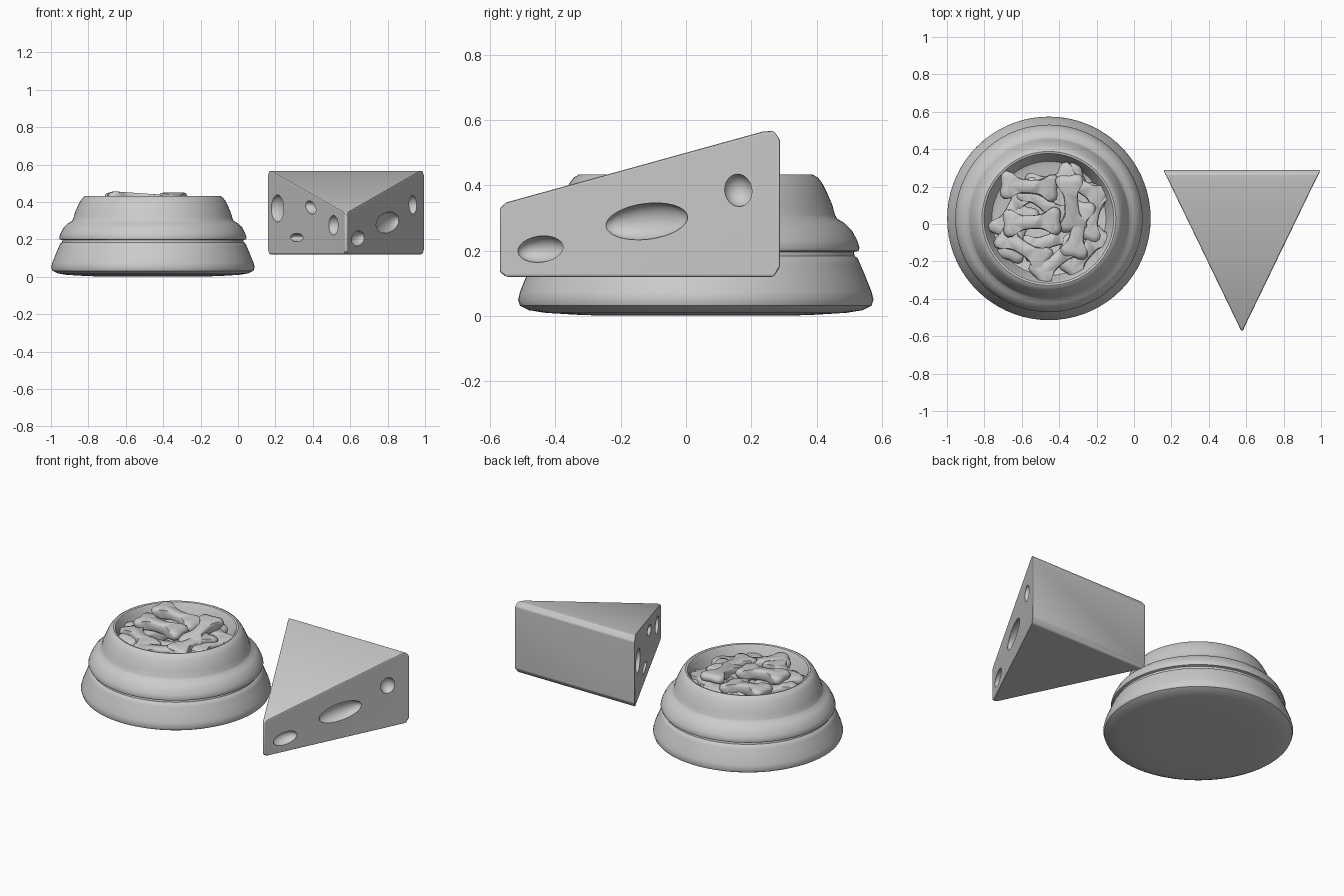
import bpy, bmesh, math
from mathutils import Matrix, Vector, Euler

if "Cube" in bpy.data.objects:
    bpy.data.objects.remove(bpy.data.objects["Cube"])

grey = bpy.data.materials.new("light grey")
grey.diffuse_color = (0.6, 0.6, 0.6, 1)
grey.use_nodes = True
grey.node_tree.nodes["Principled BSDF"].inputs["Base Color"].default_value = grey.diffuse_color


def finish(bm, name, angle=35):
    bmesh.ops.recalc_face_normals(bm, faces=bm.faces[:])
    me = bpy.data.meshes.new(name)
    bm.to_mesh(me)
    bm.free()
    ob = bpy.data.objects.new(name, me)
    bpy.context.collection.objects.link(ob)
    me.materials.append(grey)
    smooth(ob, angle)
    return ob


def smooth(ob, angle):
    bpy.ops.object.select_all(action='DESELECT')
    ob.select_set(True)
    bpy.context.view_layer.objects.active = ob
    bpy.ops.object.shade_smooth_by_angle(angle=math.radians(angle))


def loft(bm, rings):
    """Bridge closed point rings and cap both ends."""
    vs = [[bm.verts.new(p) for p in r] for r in rings]
    n = len(vs[0])
    for a, b in zip(vs, vs[1:]):
        for i in range(n):
            j = (i + 1) % n
            bm.faces.new((a[i], a[j], b[j], b[i]))
    bm.faces.new(vs[0][::-1])
    bm.faces.new(vs[-1])


# Bowl: turned profile (radius, height), from underside over the rim to the floor
CX, CY = -0.455, 0.03
profile = [(0.36, 0.004), (0.46, 0.01), (0.51, 0.018), (0.538, 0.032), (0.544, 0.05),
           (0.538, 0.075), (0.52, 0.12), (0.503, 0.16), (0.495, 0.178), (0.486, 0.184),
           (0.484, 0.196), (0.498, 0.2), (0.501, 0.21), (0.494, 0.232), (0.478, 0.262),
           (0.455, 0.285), (0.433, 0.298), (0.426, 0.31), (0.418, 0.34), (0.403, 0.375),
           (0.388, 0.405), (0.373, 0.425), (0.358, 0.433), (0.347, 0.43), (0.338, 0.415),
           (0.322, 0.37), (0.305, 0.33), (0.28, 0.32)]
SEG = 72
bm = bmesh.new()
loft(bm, [[(CX + r * math.cos(2 * math.pi * i / SEG), CY + r * math.sin(2 * math.pi * i / SEG), z)
           for i in range(SEG)] for r, z in [(0.3, 0.002)] + profile])
finish(bm, "bowl")

# Bone biscuits: one outline mirrored into four quarters, rounded in thickness
quarter = [(0.0, 0.036), (0.045, 0.039), (0.08, 0.052), (0.11, 0.073), (0.135, 0.075),
           (0.153, 0.058), (0.156, 0.035), (0.15, 0.0)]
right = quarter + [(x, -y) for x, y in quarter[-2::-1]]
outline = right + [(-x, -y) for x, y in right[1:-1]]
layers = [(0.78, -0.028), (0.94, -0.02), (1, 0), (0.94, 0.02), (0.78, 0.028)]


def bone(i, x, y, z, turn, tilt=0, roll=0):
    b = bmesh.new()
    loft(b, [[(px * s, py * s, h) for px, py in outline] for s, h in layers])
    rot = Euler([math.radians(a) for a in (roll, tilt, turn)]).to_matrix().to_4x4()
    b.transform(Matrix.Translation((x, y, z)) @ rot)
    finish(b, f"bone_biscuit_{i}", 60)


bones = [  # upper layer
    (-0.56, 0.20, 0.405, -4, 8), (-0.545, 0.01, 0.42, 3, 4),
    (-0.335, 0.11, 0.405, 95, -9), (-0.30, -0.03, 0.385, 80, 0),
    (-0.59, -0.13, 0.385, -32, 0), (-0.41, -0.19, 0.375, 40, 5),
    # lower layer
    (-0.28, 0.20, 0.36, -30, 0), (-0.22, 0.06, 0.36, 75, 4),
    (-0.26, -0.15, 0.355, 50, 0), (-0.65, 0.07, 0.36, 60, 5),
    (-0.48, 0.11, 0.365, -40, 0), (-0.62, -0.05, 0.36, 70, 0),
    (-0.45, -0.09, 0.355, 20, 0), (-0.42, 0.23, 0.35, 15, 0)]
for i, p in enumerate(bones):
    bone(i + 1, *p)

# Cheese: wedge lofted along y (y, half width, bottom, top)
AX = 0.577
stations = [(-0.57, 0.006, 0.135, 0.33), (-0.55, 0.014, 0.12, 0.348), (0.235, 0.394, 0.12, 0.565),
            (0.268, 0.411, 0.12, 0.567), (0.288, 0.42, 0.15, 0.54)]
bm = bmesh.new()
loft(bm, [[(AX - w, y, lo), (AX + w, y, lo), (AX + w, y, hi), (AX - w, y, hi)]
          for y, w, lo, hi in stations])
cheese = finish(bm, "cheese_wedge")
bev = cheese.modifiers.new("soft edges", 'BEVEL')
bev.width = 0.006
bev.segments = 2
bpy.ops.object.modifier_apply(modifier=bev.name)

# Cheese holes: ellipsoids cut into the sides (side, y, z, length, height, slant)
holes = [(1, -0.445, 0.205, 0.155, 0.08, 6), (1, -0.12, 0.29, 0.28, 0.11, 6),
         (1, 0.16, 0.385, 0.092, 0.10, 20),
         (-1, 0.177, 0.365, 0.15, 0.145, 0), (-1, -0.19, 0.37, 0.13, 0.066, 15),
         (-1, -0.44, 0.275, 0.115, 0.105, 0), (-1, -0.035, 0.21, 0.155, 0.045, 0)]
bm = bmesh.new()
for side, y, z, length, height, slant in holes:
    w = 0.42 * (y + 0.575) / 0.863
    m = (Matrix.Translation((AX + side * w, y, z))
         @ Matrix.Rotation(math.atan2(0.863, side * 0.42), 4, 'Z')
         @ Matrix.Rotation(math.radians(-slant), 4, 'Y')
         @ Matrix.Diagonal((length / 2, 0.045, height / 2, 1)))
    bmesh.ops.create_uvsphere(bm, u_segments=24, v_segments=16, radius=1, matrix=m)
cutter = finish(bm, "hole_cutter")
cutter.hide_render = True
cut = cheese.modifiers.new("holes", 'BOOLEAN')
cut.operation = 'DIFFERENCE'
cut.solver = 'EXACT'
cut.object = cutter
bpy.context.view_layer.objects.active = cheese
bpy.ops.object.modifier_apply(modifier=cut.name)
bpy.data.objects.remove(cutter, do_unlink=True)
smooth(cheese, 30)
